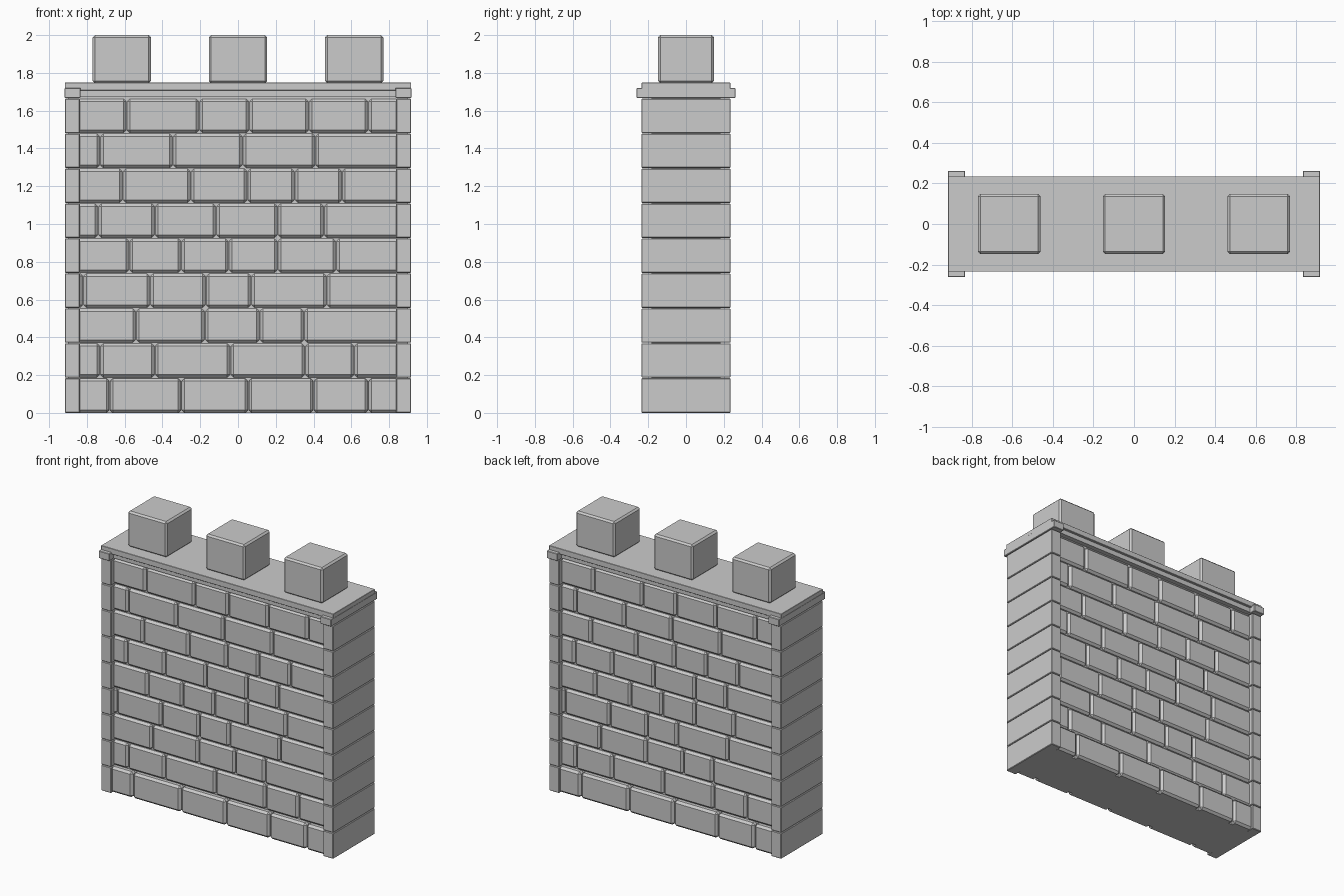
import bpy, bmesh, math
from mathutils import Matrix, Vector

if "Cube" in bpy.data.objects:
    bpy.data.objects.remove(bpy.data.objects["Cube"])

ROW = 0.185          # course height
INNER = 0.837        # half width between the end piers
OUTER = 0.917        # half width of the whole wall


def add_box(bm, x0, x1, y0, y1, z0, z1, bevel=0.0):
    """Append one box with chamfered edges to the bmesh."""
    part = bmesh.new()
    size = Vector((x1 - x0, y1 - y0, z1 - z0))
    mid = Vector(((x0 + x1) / 2, (y0 + y1) / 2, (z0 + z1) / 2))
    bmesh.ops.create_cube(part, size=1, matrix=Matrix.Translation(mid) @ Matrix.Diagonal((*size, 1)))
    if bevel:
        bevel = min(bevel, min(size) * 0.4)
        bmesh.ops.bevel(part, geom=part.edges[:], offset=bevel, segments=1,
                        profile=0.5, affect='EDGES')
    me = bpy.data.meshes.new("tmp")
    part.to_mesh(me)
    part.free()
    bm.from_mesh(me)
    bpy.data.meshes.remove(me)


def make_object(name, boxes):
    bm = bmesh.new()
    for b in boxes:
        add_box(bm, *b)
    me = bpy.data.meshes.new(name)
    bm.to_mesh(me)
    bm.free()
    ob = bpy.data.objects.new(name, me)
    bpy.context.collection.objects.link(ob)
    return ob


# brick joints of each course, bottom to top
joints = [
    (-.68, -.30, .055, .40, .69),
    (-.73, -.44, -.04, .355, .615),
    (-.54, -.175, .115, .35),
    (-.82, -.465, -.17, .07, .47),
    (-.575, -.30, -.05, .21, .52),
    (-.74, -.44, -.115, .21, .455),
    (-.61, -.25, .05, .30, .55),
    (-.73, -.345, .025, .41),
    (-.59, -.205, .06, .375, .69),
]

# front brick face; the back is the same face turned half round
bricks = []
for r, row in enumerate(joints):
    face = -0.222 if r == 0 else -0.203      # bottom course stands proud
    xs = (-INNER - 0.02,) + row + (INNER + 0.02,)
    for a, b in zip(xs, xs[1:]):
        bricks.append((a + .002, b - .002, face, -0.01,
                       r * ROW + (.002 if r else 0), (r + 1) * ROW - .002, 0.015))
front = make_object("front_bricks", bricks)
back = bpy.data.objects.new("back_bricks", front.data.copy())
back.rotation_euler.z = math.pi
bpy.context.collection.objects.link(back)

# solid core behind the joints
make_object("wall_core", [(-0.9, 0.9, -0.183, 0.183, 0, 1.70)])

# stacked end piers
for side, name in ((-1, "left_pier"), (1, "right_pier")):
    xa, xb = sorted((side * INNER, side * OUTER))
    make_object(name, [(xa, xb, -0.236, 0.236, r * ROW + (.0015 if r else 0),
                        (r + 1) * ROW - .0015, 0.004) for r in range(9)])

# stepped coping slab
make_object("coping", [
    (-OUTER, OUTER, -0.235, 0.235, 1.708, 1.748, 0.002),
    (-OUTER + .004, OUTER - .004, -0.217, 0.217, 1.674, 1.71),
])

# projecting blocks at the ends of the coping
make_object("coping_end_blocks", [
    (*sorted((s * 0.833, s * (OUTER + .001))), -0.262, 0.262, 1.668, 1.72, 0.003) for s in (-1, 1)])

# battlements
make_object("battlements", [
    (x - 0.154, x + 0.154, -0.148, 0.148, 1.745, 2.0, 0.012) for x in (-0.615, 0, 0.615)])
